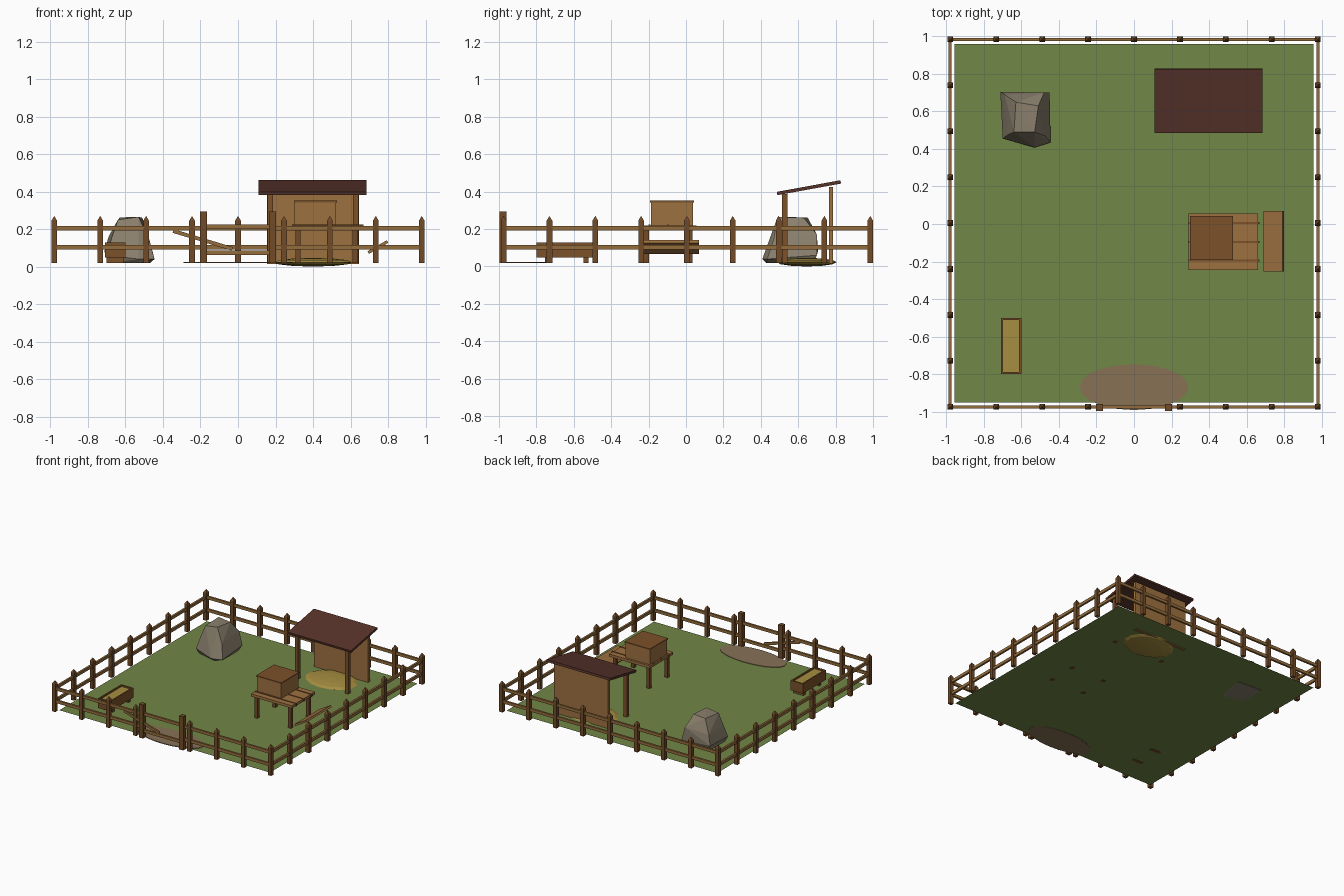
import bpy, bmesh
from math import radians, atan2, hypot
from mathutils import Matrix

if "Cube" in bpy.data.objects:
    bpy.data.objects.remove(bpy.data.objects["Cube"])


def material(name, r, g, b):
    m = bpy.data.materials.new(name)
    m.diffuse_color = [((c / 255) / 1.0) ** 2.2 for c in (r, g, b)] + [1]
    m.use_nodes = True
    m.node_tree.nodes["Principled BSDF"].inputs["Base Color"].default_value = m.diffuse_color
    return m


GRASS = material("grass", 112, 134, 72)
DIRT = material("dirt", 134, 112, 86)
POST = material("post_wood", 112, 76, 44)
RAIL = material("rail_wood", 146, 108, 62)
PLANK = material("plank_wood", 156, 112, 66)
DARK = material("dark_wood", 122, 82, 46)
ROOF = material("roof_red", 88, 54, 46)
HAY = material("hay", 164, 140, 66)
STONE = material("stone", 136, 126, 108)


def finish(name, bm, mat):
    bmesh.ops.recalc_face_normals(bm, faces=bm.faces)
    me = bpy.data.meshes.new(name)
    bm.to_mesh(me)
    bm.free()
    me.materials.append(mat)
    ob = bpy.data.objects.new(name, me)
    bpy.context.collection.objects.link(ob)
    return ob


def add_box(bm, x, y, z):
    """Box from (min, max) pairs."""
    c = [sum(p) / 2 for p in (x, y, z)]
    s = [p[1] - p[0] for p in (x, y, z)]
    bmesh.ops.create_cube(bm, size=1, matrix=Matrix.Translation(c) @ Matrix.Diagonal((*s, 1)))


def box(name, x, y, z, mat):
    bm = bmesh.new()
    add_box(bm, x, y, z)
    return finish(name, bm, mat)


def tilted(name, centre, size, axis, angle, mat):
    bm = bmesh.new()
    bmesh.ops.create_cube(bm, size=1, matrix=Matrix.Translation(centre)
                          @ Matrix.Rotation(angle, 4, axis) @ Matrix.Diagonal((*size, 1)))
    return finish(name, bm, mat)


# Ground sheet and worn entrance patch
bm = bmesh.new()
bmesh.ops.create_grid(bm, x_segments=1, y_segments=1, size=1,
                      matrix=Matrix.Translation((0, 0.005, 0.021)) @ Matrix.Diagonal((0.956, 0.956, 1, 1)))
finish("grass_ground", bm, GRASS)
bm = bmesh.new()
bmesh.ops.create_cone(bm, segments=20, radius1=1, radius2=1, depth=0.006, cap_ends=True,
                      matrix=Matrix.Translation((0, -0.87, 0.022)) @ Matrix.Diagonal((0.29, 0.122, 1, 1)))
finish("dirt_patch", bm, DIRT)

# Fence posts with pyramid tips around the perimeter
CY, E, STEP = 0.005, 0.98, 0.245
spots = set()
for i in range(9):
    t = -E + i * STEP
    spots |= {(t, CY + E), (-E, CY + t), (E, CY + t)}
    if i != 4:
        spots.add((t, CY - E))
bm = bmesh.new()
for x, y in sorted(spots):
    add_box(bm, (x - 0.015, x + 0.015), (y - 0.015, y + 0.015), (0.018, 0.245))
    bmesh.ops.create_cone(bm, segments=4, radius1=0.0212, radius2=0, depth=0.025, cap_ends=True,
                          matrix=Matrix.Translation((x, y, 0.2575)) @ Matrix.Rotation(radians(45), 4, 'Z'))
finish("fence_posts", bm, POST)

# Two fence rails per side, open at the gate
bm = bmesh.new()
for z in (0.102, 0.205):
    h, t = (z - 0.012, z + 0.012), 0.008
    for s in (-1, 1):
        add_box(bm, (s * E - t, s * E + t), (CY - E, CY + E), h)
    add_box(bm, (-E, E), (CY + E - t, CY + E + t), h)
    for x in ((-E, -0.18), (0.18, E)):
        add_box(bm, x, (CY - E - t, CY - E + t), h)
finish("fence_rails", bm, RAIL)

# Gate
for side, x in (("left", -0.183), ("right", 0.183)):
    box(f"gate_post_{side}", (x - 0.019, x + 0.019), (-0.998, -0.96), (0.018, 0.293), POST)
for label, z in (("top", 0.212), ("bottom", 0.075)):
    box(f"gate_{label}_rail", (-0.165, 0.165), (-0.985, -0.969), (z - 0.012, z + 0.012), RAIL)
tilted("gate_brace", (-0.188, -0.978, 0.142), (0.33, 0.014, 0.02), 'Y', atan2(0.095, 0.315), RAIL)

# Shelter: two posts, back wall, sloping roof, hay bed
for side, x in (("left", 0.172), ("right", 0.628)):
    box(f"shelter_post_{side}", (x - 0.015, x + 0.015), (0.512, 0.542), (0.018, 0.388), DARK)
box("shelter_back_wall", (0.155, 0.645), (0.765, 0.787), (0.015, 0.425), PLANK)
tilted("shelter_roof", (0.398, 0.657, 0.421), (0.575, hypot(0.34, 0.065), 0.018), 'X',
       atan2(0.062, 0.34), ROOF)
bm = bmesh.new()
bmesh.ops.create_uvsphere(bm, u_segments=14, v_segments=6, radius=1,
                          matrix=Matrix.Translation((0.4, 0.645, 0.023)) @ Matrix.Diagonal((0.215, 0.16, 0.023, 1)))
finish("hay_bed", bm, HAY)

# Raised hutch: table, slats, legs, nest box and ramp
box("hutch_table", (0.29, 0.66), (-0.245, 0.055), (0.198, 0.22), PLANK)
bm = bmesh.new()
for y in (-0.195, -0.095, 0.005):
    add_box(bm, (0.288, 0.668), (y - 0.005, y + 0.005), (0.2, 0.224))
finish("hutch_table_slats", bm, DARK)
bm = bmesh.new()
for x in (0.32, 0.625):
    for y in (-0.212, 0.022):
        add_box(bm, (x - 0.014, x + 0.014), (y - 0.014, y + 0.014), (0.018, 0.2))
finish("hutch_legs", bm, POST)
box("hutch_nest_box", (0.302, 0.523), (-0.188, 0.038), (0.218, 0.342), PLANK)
box("hutch_lid", (0.298, 0.527), (-0.192, 0.042), (0.342, 0.352), DARK)
tilted("hutch_ramp", (0.746, -0.092, 0.104), (0.118, 0.325, 0.016), 'Y', -atan2(0.06, 0.105), PLANK)

# Feed trough: floor, four sides, feet and fill
X, Y, Z, T = (-0.71, -0.6), (-0.8, -0.5), (0.048, 0.128), 0.012
bm = bmesh.new()
add_box(bm, X, Y, (Z[0], Z[0] + T))
add_box(bm, (X[0], X[0] + T), Y, Z)
add_box(bm, (X[1] - T, X[1]), Y, Z)
add_box(bm, X, (Y[0], Y[0] + T), Z)
add_box(bm, X, (Y[1] - T, Y[1]), Z)
for y in (-0.74, -0.535):
    add_box(bm, (X[0] + 0.01, X[1] - 0.01), (y - 0.013, y + 0.013), (0.018, Z[0]))
finish("feed_trough", bm, DARK)
box("trough_feed", (X[0] + T, X[1] - T), (Y[0] + T, Y[1] - T), (0.06, 0.117), HAY)

# Faceted boulder from a convex hull
points = [(-0.64, 0.49, 0.25), (-0.53, 0.49, 0.265), (-0.51, 0.63, 0.26), (-0.63, 0.65, 0.262),
          (-0.69, 0.69, 0.16), (-0.48, 0.70, 0.17), (-0.475, 0.47, 0.15), (-0.675, 0.475, 0.15),
          (-0.445, 0.435, 0.04), (-0.53, 0.408, 0.04), (-0.70, 0.455, 0.06), (-0.713, 0.705, 0.08),
          (-0.45, 0.70, 0.06), (-0.68, 0.47, 0.018), (-0.52, 0.43, 0.018), (-0.47, 0.67, 0.018),
          (-0.68, 0.68, 0.018)]
bm = bmesh.new()
verts = [bm.verts.new(p) for p in points]
hull = bmesh.ops.convex_hull(bm, input=verts)
loose = [v for v in bm.verts if not v.link_faces]
bmesh.ops.delete(bm, geom=loose, context='VERTS')
finish("boulder", bm, STONE)
